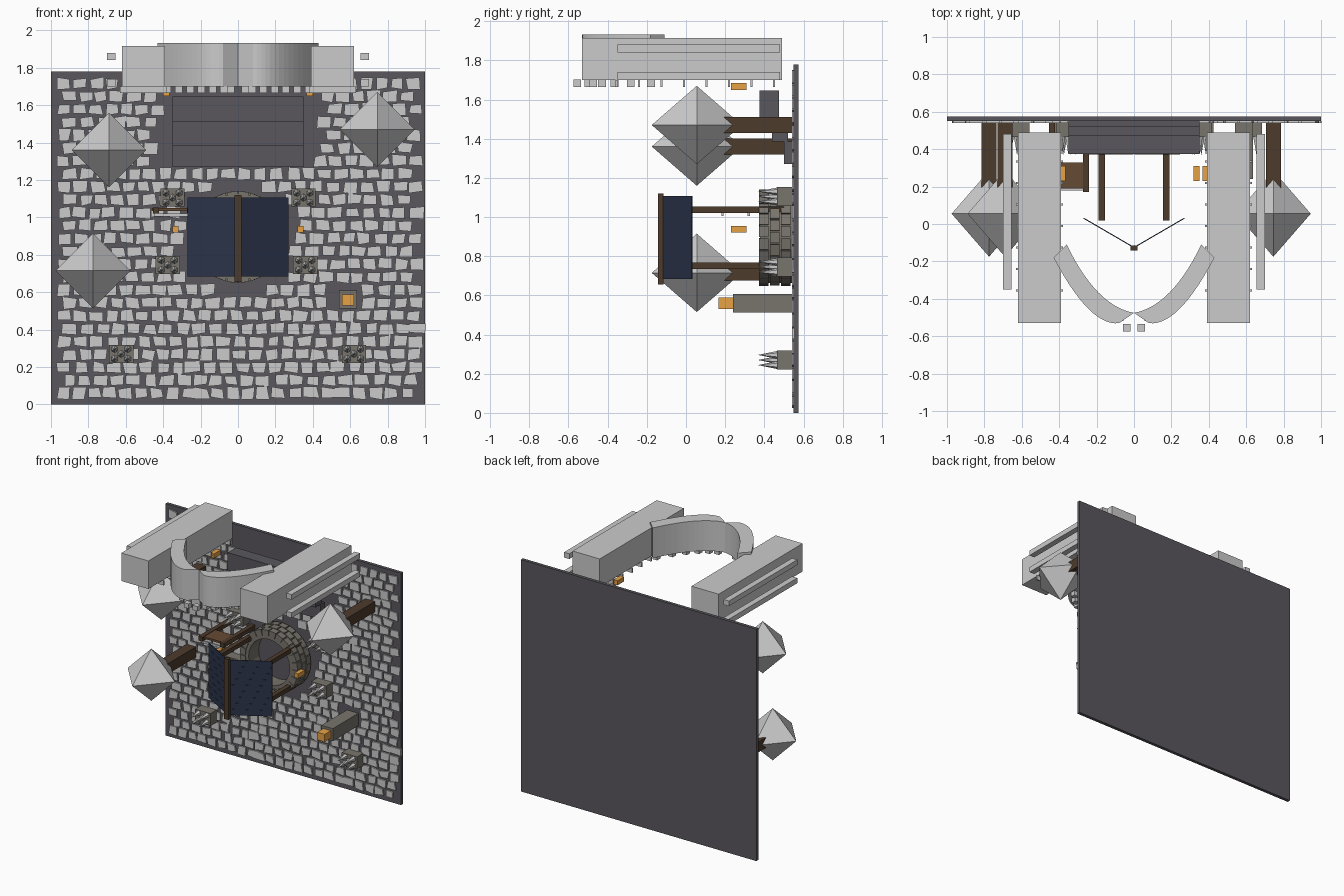
import bpy, bmesh, math, random
from mathutils import Vector, Matrix

if "Cube" in bpy.data.objects:
    bpy.data.objects.remove(bpy.data.objects["Cube"])

random.seed(4)


def mat(name, col):
    m = bpy.data.materials.new(name)
    m.diffuse_color = (*col, 1)
    m.use_nodes = True
    m.node_tree.nodes["Principled BSDF"].inputs["Base Color"].default_value = m.diffuse_color
    return m


DARK = mat("dark_mortar", (0.10, 0.095, 0.11))
STONE = mat("brown_stone", (0.19, 0.175, 0.15))
WOOD = mat("dark_wood", (0.075, 0.043, 0.025))
PLANK = mat("plank_wood", (0.13, 0.07, 0.035))
NAVY = mat("navy", (0.025, 0.035, 0.07))
GLOW = mat("lantern_orange", (0.8, 0.36, 0.06))


def finish(name, bm, m=None):
    bmesh.ops.recalc_face_normals(bm, faces=bm.faces)
    me = bpy.data.meshes.new(name)
    bm.to_mesh(me)
    bm.free()
    ob = bpy.data.objects.new(name, me)
    bpy.context.collection.objects.link(ob)
    if m:
        me.materials.append(m)
    return ob


def prism(bm, pts, offset):
    # closed outline of 3D points, extruded along an offset
    a = [bm.verts.new(p) for p in pts]
    b = [bm.verts.new(Vector(p) + Vector(offset)) for p in pts]
    n = len(a)
    bm.faces.new(a)
    bm.faces.new(b[::-1])
    for i in range(n):
        bm.faces.new((a[i], b[i], b[(i + 1) % n], a[(i + 1) % n]))


def boxes(name, dims, m=None):
    # each entry is x0, x1, y0, y1, z0, z1
    bm = bmesh.new()
    for x0, x1, y0, y1, z0, z1 in dims:
        prism(bm, [(x0, y0, z0), (x1, y0, z0), (x1, y1, z0), (x0, y1, z0)], (0, 0, z1 - z0))
    return finish(name, bm, m)


def both(dims):
    return dims + [(-d[1], -d[0], *d[2:]) for d in dims]


# Wall slab and its irregular facing stones
boxes("wall", [(-1, 1, 0.55, 0.575, 0, 1.78)], DARK)
HOLE = Vector((0, 0.895))
bm = bmesh.new()
for row in range(25):
    z = 0.06 + row * 0.069
    x = -0.93 + (row % 2) * 0.03
    while x < 0.96:
        w = random.uniform(0.062, 0.076)
        skip = ((Vector((x, z)) - HOLE).length < 0.31 or (abs(x) < 0.43 and z > 1.25)
                or (abs(x - 0.588) < 0.085 and abs(z - 0.56) < 0.06))
        if not skip:
            def j():
                return random.uniform(-0.008, 0.008)
            prism(bm, [(x + sx * w / 2 + j(), 0.54, z + sz * 0.028 + j())
                       for sx, sz in ((-1, -1), (1, -1), (1, 1), (-1, 1))], (0, 0.012, 0))
        x += w + random.uniform(0.012, 0.02)
finish("wall_stones", bm)

# Stepped dark slabs above the window
boxes("stepped_slabs", [(-0.35, 0.35, 0.375, 0.475, 1.51, 1.645),
                        (-0.35, 0.35, 0.44, 0.52, 1.385, 1.51),
                        (-0.35, 0.35, 0.50, 0.55, 1.27, 1.385)], DARK)


# Round window: core tube, staggered ring blocks, back disc
def ring_block(bm, a0, a1, r0, r1, y0, y1, steps=1):
    angs = [a0 + (a1 - a0) * k / steps for k in range(steps + 1)]
    pts = [(r1 * math.cos(a), y0, HOLE.y + r1 * math.sin(a)) for a in angs]
    pts += [(r0 * math.cos(a), y0, HOLE.y + r0 * math.sin(a)) for a in reversed(angs)]
    prism(bm, pts, (0, y1 - y0, 0))


SEG = 24
step = math.tau / SEG
bm = bmesh.new()
for i in range(SEG):
    ring_block(bm, i * step, (i + 1) * step, 0.175, 0.232, 0.378, 0.55)
bmesh.ops.remove_doubles(bm, verts=bm.verts, dist=1e-5)
finish("window_tube", bm, STONE)
bm = bmesh.new()
for row in range(3):
    y = 0.372 + row * 0.056
    for i in range(SEG):
        a = (i + 0.5 * (row % 2)) * step
        ring_block(bm, a + 0.015, a + step - 0.015, 0.20, 0.246, y, y + 0.05)
finish("window_ring_blocks", bm, STONE)
bm = bmesh.new()
prism(bm, [(0.18 * math.cos(i * step), 0.50, HOLE.y + 0.18 * math.sin(i * step))
           for i in range(SEG)], (0, 0.02, 0))
finish("window_pane", bm, DARK)

# V-shaped screen with thin slats, its post and its brackets
bm = bmesh.new()
for s in (-1, 1):
    a, b = Vector((0, -0.127, 0)), Vector((s * 0.27, 0.03, 0))
    n = Vector((s * 0.5, -0.86, 0)) * 0.004
    prism(bm, [a + Vector((0, 0, 0.683)), b + Vector((0, 0, 0.683)),
               b + Vector((0, 0, 1.107)), a + Vector((0, 0, 1.107))], -n)
    for k in range(9):
        z0 = 0.685 + k * 0.047
        prism(bm, [a + Vector((0, 0, z0)), b + Vector((0, 0, z0)),
                   b + Vector((0, 0, z0 + 0.044)), a + Vector((0, 0, z0 + 0.044))], n * 0.4)
finish("screen_panels", bm, NAVY)
boxes("screen_post", [(-0.018, 0.018, -0.143, -0.115, 0.655, 1.12)], WOOD)
boxes("screen_brackets", both([(0.155, 0.19, 0.02, 0.50, z, z + 0.033) for z in (0.735, 1.02)]), WOOD)

# Small side platform on beams
boxes("platform_deck", [(-0.46, -0.24, 0.19, 0.33, 1.035, 1.05)], PLANK)
boxes("platform_beams", [(x, x + 0.033, 0.17, 0.55, 1.02, 1.053) for x in (-0.455, -0.273)], WOOD)
boxes("platform_rod", [(-0.45, -0.26, y, y + 0.012, 1.005, 1.02) for y in (0.18, 0.315)])

# Octahedra on wall struts
for i, (x, z) in enumerate(((-0.69, 1.36), (0.745, 1.47), (-0.775, 0.715))):
    bm = bmesh.new()
    c = Vector((x, 0.055, z))
    eq = [bm.verts.new(c + Vector(v)) for v in ((0.2, 0, 0), (0, 0.23, 0), (-0.2, 0, 0), (0, -0.23, 0))]
    for h in (0.2, -0.2):
        tip = bm.verts.new(c + Vector((0, 0, h)))
        for k in range(4):
            bm.faces.new((eq[k], eq[(k + 1) % 4], tip))
    finish(f"octahedron_{i + 1}", bm)
    boxes(f"octahedron_strut_{i + 1}", [(x - 0.04, x + 0.04, 0.17, 0.55, z - 0.04, z + 0.04)], WOOD)

# Spiked blocks
spots = [(-0.35, 1.105), (0.35, 1.105), (-0.375, 0.745), (0.36, 0.745), (-0.625, 0.27), (0.62, 0.27)]
boxes("spike_blocks", [(x - 0.065, x + 0.065, 0.465, 0.55, z - 0.048, z + 0.048) for x, z in spots], STONE)
bm = bmesh.new()
for x, z in spots:
    for dx, dz in ((0, 0), (-0.035, 0.026), (0.035, 0.026), (-0.035, -0.026), (0.035, -0.026)):
        M = Matrix.Translation((x + dx, 0.417, z + dz)) @ Matrix.Rotation(math.pi / 2, 4, 'X')
        bmesh.ops.create_cone(bm, cap_ends=True, segments=6, radius1=0.02, radius2=0,
                              depth=0.1, matrix=M)
finish("spikes", bm)

# Stone spout and lanterns
boxes("spout", [(0.54, 0.637, 0.24, 0.55, 0.512, 0.608)], STONE)
boxes("lanterns", both([(0.365, 0.40, 0.23, 0.31, 1.65, 1.685), (0.318, 0.35, 0.23, 0.31, 0.92, 0.955)])
      + [(0.556, 0.62, 0.165, 0.24, 0.53, 0.588)], GLOW)

# Overhead arms, side rails and the rungs beneath
boxes("arms", both([(0.39, 0.62, -0.53, 0.49, 1.70, 1.915)]))
boxes("arm_rails", both([(0.655, 0.70, -0.35, 0.48, z, z + 0.04) for z in (1.70, 1.84)]))
boxes("arm_rungs", both([(0.38, 0.63, -0.36 + 0.115 * k, -0.35 + 0.115 * k, 1.665, 1.70) for k in range(8)]))


# Curved front band in two mirrored halves, with teeth below
def bez(p, q, r, t):
    return Vector(p) * (1 - t) ** 2 + Vector(q) * 2 * t * (1 - t) + Vector(r) * t * t


def outer(t):
    return bez((0.43, -0.18), (0.235, -0.55), (0.08, -0.53), t)


def inner(t):
    return bez((0.36, -0.11), (0.20, -0.44), (0, -0.475), t)


N = 14
for s, side in ((-1, "left"), (1, "right")):
    bm = bmesh.new()
    pts = [outer(i / N) for i in range(N + 1)] + [inner(i / N) for i in range(N, -1, -1)]
    prism(bm, [(s * p.x, p.y, 1.70) for p in pts], (0, 0, 0.232))
    finish(f"front_band_{side}", bm)
teeth = [(outer(t) + inner(t)) / 2 for t in (0.05, 0.22, 0.39, 0.56, 0.73, 0.9)] + [Vector((0.038, -0.555))]
boxes("band_teeth", both([(p.x - 0.02, p.x + 0.02, p.y - 0.02, p.y + 0.02, 1.665, 1.702) for p in teeth]))
